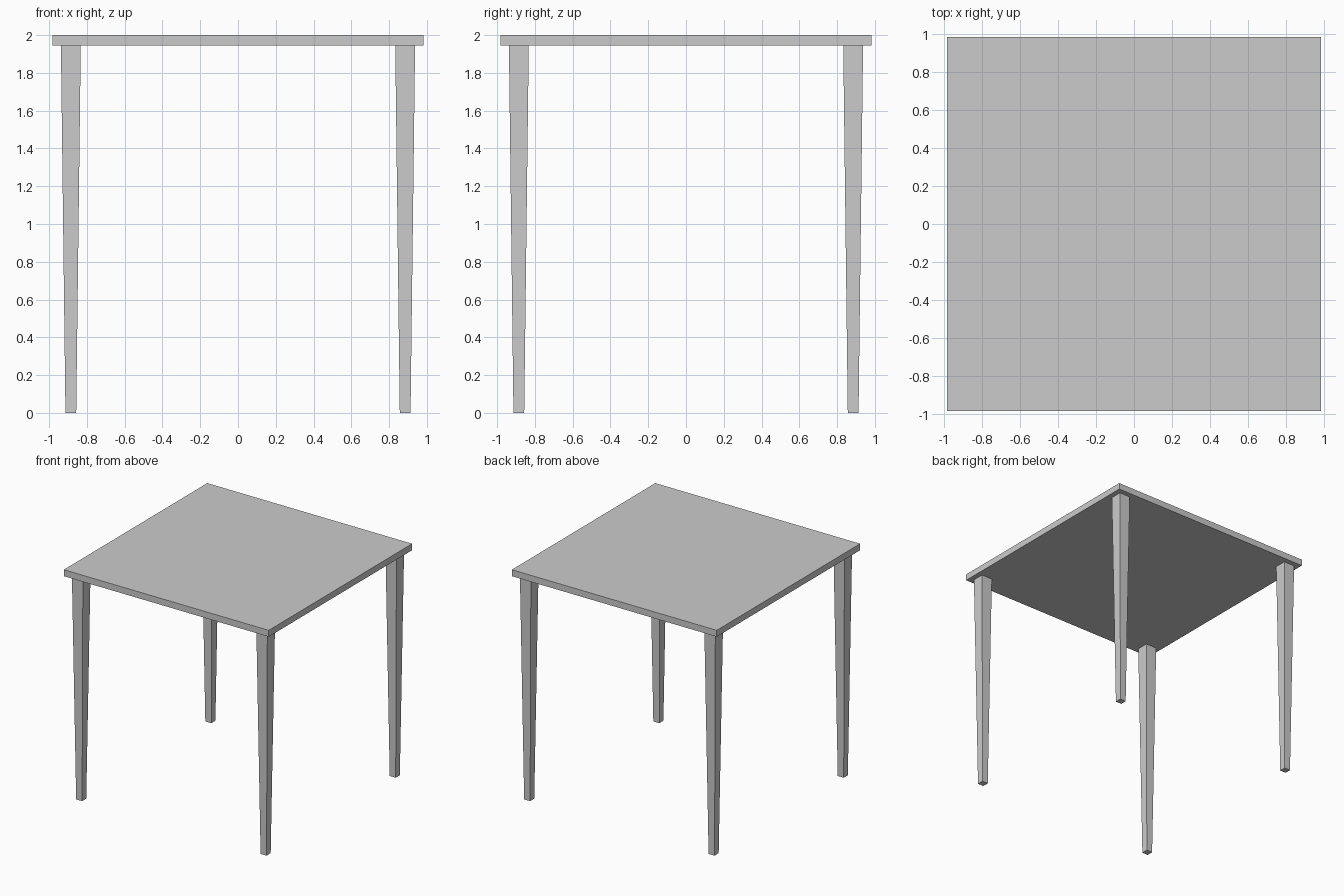
import bpy, bmesh

if "Cube" in bpy.data.objects:
    bpy.data.objects.remove(bpy.data.objects["Cube"])

TOP_HALF, TOP_Z, UNDER_Z = 0.983, 2.0, 1.944
LEG_POS, LEG_TOP, LEG_FOOT = 0.885, 0.0525, 0.0285


def tapered_block(name, x, y, z0, z1, half0, half1):
    """Square block with separate half widths at bottom and top."""
    bm = bmesh.new()
    bmesh.ops.create_cube(bm, size=2)
    for v in bm.verts:
        half, z = (half1, z1) if v.co.z > 0 else (half0, z0)
        v.co = (v.co.x * half, v.co.y * half, z)
    mesh = bpy.data.meshes.new(name)
    bm.to_mesh(mesh)
    bm.free()
    obj = bpy.data.objects.new(name, mesh)
    obj.location = (x, y, 0)
    bpy.context.collection.objects.link(obj)
    return obj


# Square table top
tapered_block("table_top", 0, 0, UNDER_Z, TOP_Z, TOP_HALF, TOP_HALF)

# Four tapered legs
for row, sy in (("front", -1), ("back", 1)):
    for side, sx in (("left", -1), ("right", 1)):
        tapered_block(f"{row}_{side}_leg", sx * LEG_POS, sy * LEG_POS,
                      0, UNDER_Z, LEG_FOOT, LEG_TOP)
